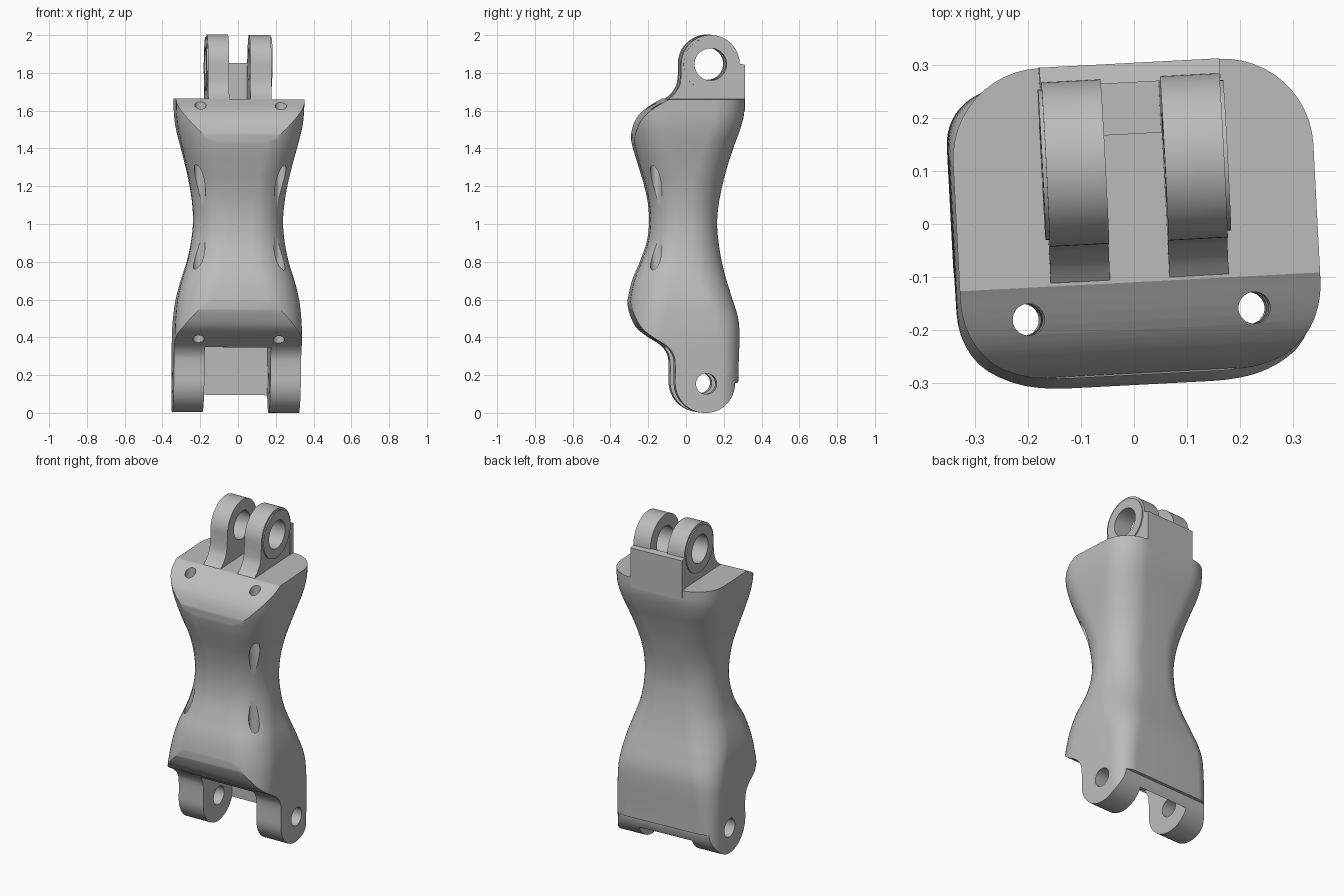
import bpy, bmesh
from math import cos, sin, pi, radians
from mathutils import Matrix

if "Cube" in bpy.data.objects:
    bpy.data.objects.remove(bpy.data.objects["Cube"])

grey = bpy.data.materials.new("plain_grey")
grey.use_nodes = True
grey.diffuse_color = (0.5, 0.5, 0.5, 1)
grey.node_tree.nodes["Principled BSDF"].inputs["Base Color"].default_value = (0.5, 0.5, 0.5, 1)


def smooth_rows(rows, steps):
    """Catmull-Rom interpolation through rows of numbers."""
    out = []
    for i in range(len(rows) - 1):
        a, b, c, d = rows[max(i - 1, 0)], rows[i], rows[i + 1], rows[min(i + 2, len(rows) - 1)]
        for s in range(steps):
            t = s / steps
            out.append([(2 * q + (r - p) * t + (2 * p - 5 * q + 4 * r - e) * t ** 2
                         + (3 * q - p - 3 * r + e) * t ** 3) / 2
                        for p, q, r, e in zip(a, b, c, d)])
    return out + [list(rows[-1])]


def make_object(name, bm):
    bmesh.ops.recalc_face_normals(bm, faces=bm.faces)
    mesh = bpy.data.meshes.new(name)
    bm.to_mesh(mesh)
    bm.free()
    mesh.materials.append(grey)
    obj = bpy.data.objects.new(name, mesh)
    bpy.context.collection.objects.link(obj)
    return obj


def loft(name, rings):
    bm = bmesh.new()
    loops = [[bm.verts.new(p) for p in ring] for ring in rings]
    n = len(loops[0])
    for low, high in zip(loops, loops[1:]):
        for i in range(n):
            j = (i + 1) % n
            bm.faces.new((low[i], low[j], high[j], high[i]))
    bm.faces.new(loops[0])
    bm.faces.new(loops[-1])
    return make_object(name, bm)


def extrude_x(name, outline, x0, x1):
    return loft(name, [[(x, y, z) for y, z in outline] for x in (x0, x1)])


def box(name, x0, x1, y0, y1, z0, z1):
    return extrude_x(name, [(y0, z0), (y1, z0), (y1, z1), (y0, z1)], x0, x1)


def arc(cy, cz, r, start, end, n):
    return [(cy + r * cos(radians(start + (end - start) * i / n)),
             cz + r * sin(radians(start + (end - start) * i / n))) for i in range(n + 1)]


def pin(name, cy, cz, r, x0, x1):
    return extrude_x(name, arc(cy, cz, r, 0, 360, 48)[:-1], x0, x1)


def combine(obj, other, operation):
    mod = obj.modifiers.new(operation.lower(), "BOOLEAN")
    mod.operation, mod.solver, mod.object = operation, "EXACT", other
    bpy.context.view_layer.objects.active = obj
    bpy.ops.object.modifier_apply(modifier=mod.name)
    bpy.data.objects.remove(other)


def section(z, half, front, back, rf, rb):
    """Rounded rectangle with its own front and back corner radii."""
    ring = []
    for cx, cy, r, a in ((half - rb, back - rb, rb, 0), (rb - half, back - rb, rb, 90),
                         (rf - half, front + rf, rf, 180), (half - rf, front + rf, rf, 270)):
        ring += [(x, y, z) for x, y in arc(cx, cy, r, a, a + 90, 12)]
    return ring


# Waisted body: height, half width, front, back, front radius, back radius
stations = [
    (-0.1, 0.335, -0.32, 0.262, 0.17, 0.10),
    (0.2, 0.337, -0.32, 0.265, 0.17, 0.10),
    (0.4, 0.337, -0.32, 0.272, 0.17, 0.12),
    (0.5, 0.333, -0.313, 0.266, 0.18, 0.14),
    (0.6, 0.322, -0.302, 0.238, 0.19, 0.16),
    (0.7, 0.298, -0.28, 0.208, 0.19, 0.17),
    (0.8, 0.268, -0.24, 0.184, 0.19, 0.17),
    (0.9, 0.248, -0.206, 0.168, 0.18, 0.16),
    (1.0, 0.238, -0.193, 0.160, 0.17, 0.15),
    (1.1, 0.243, -0.198, 0.168, 0.17, 0.16),
    (1.2, 0.258, -0.218, 0.187, 0.18, 0.17),
    (1.3, 0.279, -0.247, 0.212, 0.18, 0.17),
    (1.4, 0.304, -0.276, 0.243, 0.18, 0.17),
    (1.5, 0.328, -0.296, 0.278, 0.18, 0.17),
    (1.58, 0.338, -0.305, 0.298, 0.18, 0.17),
    (1.66, 0.340, -0.308, 0.302, 0.18, 0.17),
]
body = loft("body", [section(*row) for row in smooth_rows(stations, 5)])

# Side outline trims the front shoulders and shapes the lower lugs
front_curve = smooth_rows([
    (-0.11, 1.66), (-0.2, 1.605), (-0.252, 1.55), (-0.277, 1.49), (-0.285, 1.44),
    (-0.293, 1.36), (-0.305, 1.2), (-0.315, 0.8), (-0.31, 0.66), (-0.302, 0.58),
    (-0.287, 0.52), (-0.25, 0.45), (-0.19, 0.4), (-0.12, 0.355), (-0.085, 0.31),
    (-0.075, 0.26), (-0.075, 0.16)], 5)
outline = [tuple(p) for p in front_curve[:-1]] + arc(0.085, 0.16, 0.16, 180, 360, 32)
outline += [(0.6, 0.16), (0.6, 1.8), (-0.11, 1.8)]
combine(body, extrude_x("side_trim", outline, -0.6, 0.6), "INTERSECT")

# Gap between lower lugs, lower pin hole, pocket under the rear stop
combine(body, box("gap_cutter", -0.175, 0.175, -0.5, 0.23, -0.3, 0.345), "DIFFERENCE")
combine(body, pin("lower_pin_cutter", 0.09, 0.155, 0.055, -0.6, 0.6), "DIFFERENCE")
combine(body, box("pocket_cutter", -0.056, 0.056, 0.17, 0.268, 1.5, 1.8), "DIFFERENCE")

# Long vertical channels that break out at the waist
for side in (-1, 1):
    bm = bmesh.new()
    bmesh.ops.create_cone(bm, cap_ends=True, segments=32, radius1=0.03, radius2=0.03, depth=3,
                          matrix=Matrix.Translation((side * 0.213, -0.17, 1)))
    combine(body, make_object("channel_cutter", bm), "DIFFERENCE")
parts = [body]

# Upper lugs with flared front foot and a thin boss on the outer face
foot = smooth_rows([(-0.11, 1.655), (-0.07, 1.69), (-0.043, 1.735), (-0.035, 1.79)], 6)
lug_outline = [tuple(p) for p in foot] + arc(0.12, 1.845, 0.155, 180, 0, 36)
lug_outline += [(0.275, 1.65), (-0.11, 1.65)]
for side, label in ((1, "left"), (-1, "right")):
    lug = extrude_x("upper_lug_" + label, lug_outline, side * 0.056, side * 0.168)
    combine(lug, pin("boss", 0.12, 1.845, 0.142, side * 0.15, side * 0.175), "UNION")
    combine(lug, pin("upper_pin_cutter", 0.12, 1.845, 0.085, -0.6, 0.6), "DIFFERENCE")
    parts.append(lug)

# Upright stop behind the upper lugs
parts.append(extrude_x("rear_stop", [(0.266, 1.64), (0.303, 1.6), (0.303, 1.842), (0.266, 1.85)],
                       -0.17, 0.17))

# Shading and the slight twist and lean of the whole link
for obj in parts:
    obj.rotation_euler = (0, radians(0.5), radians(3))
    obj.location = (-0.009, 0, 0.002)
    bpy.ops.object.select_all(action="DESELECT")
    obj.select_set(True)
    bpy.context.view_layer.objects.active = obj
    bpy.ops.object.shade_smooth_by_angle(angle=radians(30))
